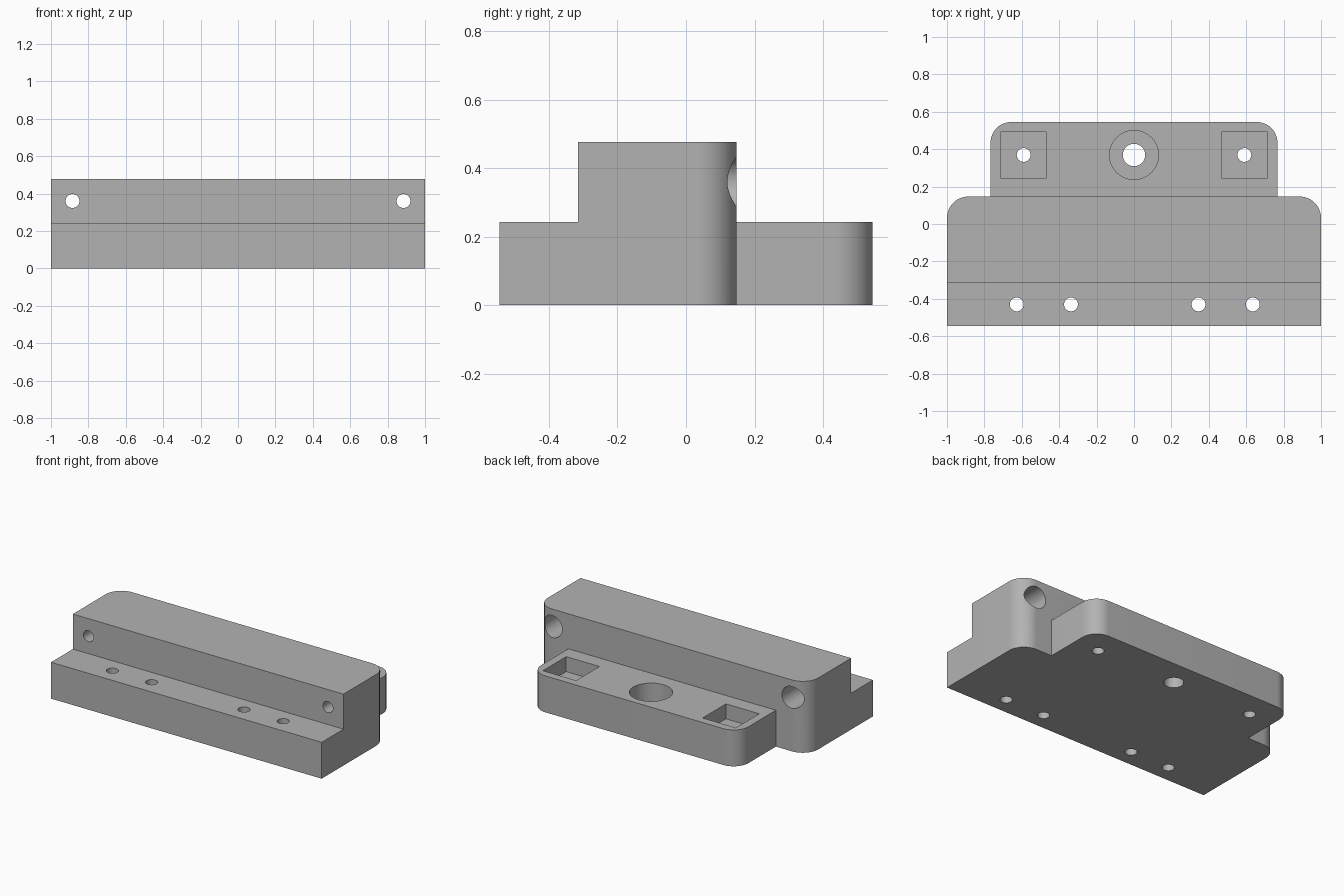
import bpy, bmesh, math
from mathutils import Matrix

if "Cube" in bpy.data.objects:
    bpy.data.objects.remove(bpy.data.objects["Cube"])

grey = bpy.data.materials.new("grey plastic")
grey.diffuse_color = (0.45, 0.45, 0.45, 1)
grey.use_nodes = True
grey.node_tree.nodes["Principled BSDF"].inputs["Base Color"].default_value = grey.diffuse_color

STEP_Z, TOP_Z = 0.243, 0.477          # heights of the low and high levels
FRONT, STEP_Y, REAR, TAB_REAR = -0.545, -0.315, 0.147, 0.545


def make_object(name, bm):
    bmesh.ops.recalc_face_normals(bm, faces=bm.faces[:])
    mesh = bpy.data.meshes.new(name)
    bm.to_mesh(mesh)
    bm.free()
    mesh.materials.append(grey)
    obj = bpy.data.objects.new(name, mesh)
    bpy.context.collection.objects.link(obj)
    return obj


def slab(name, half, y0, y1, z0, z1, radius=0.0):
    """Block with optionally rounded rear vertical corners."""
    pts = [(-half, y0), (half, y0)]
    if radius:
        for cx, start in ((half - radius, 0), (radius - half, 90)):
            for i in range(17):
                a = math.radians(start + 90 * i / 16)
                pts.append((cx + radius * math.cos(a), y1 - radius + radius * math.sin(a)))
    else:
        pts += [(half, y1), (-half, y1)]
    bm = bmesh.new()
    face = bm.faces.new([bm.verts.new((x, y, z0)) for x, y in pts])
    ext = bmesh.ops.extrude_face_region(bm, geom=[face])
    verts = [v for v in ext["geom"] if isinstance(v, bmesh.types.BMVert)]
    bmesh.ops.translate(bm, verts=verts, vec=(0, 0, z1 - z0))
    return make_object(name, bm)


def cylinder(name, radius, start, length, along_y=False):
    bm = bmesh.new()
    bmesh.ops.create_cone(bm, cap_ends=True, segments=48, radius1=radius,
                          radius2=radius, depth=length,
                          matrix=Matrix.Translation((0, 0, length / 2)))
    if along_y:
        bm.transform(Matrix.Rotation(-math.pi / 2, 4, 'X'))
    bm.transform(Matrix.Translation(start))
    return make_object(name, bm)


def box_cutter(name, x, y, half, z0, z1):
    obj = slab(name, half, y - half, y + half, z0, z1)
    obj.data.transform(Matrix.Translation((x, 0, 0)))
    return obj


def combine(target, tool, operation):
    mod = target.modifiers.new(operation.lower(), 'BOOLEAN')
    mod.operation, mod.solver, mod.object = operation, 'EXACT', tool
    bpy.context.view_layer.objects.active = target
    bpy.ops.object.modifier_apply(modifier=mod.name)
    bpy.data.objects.remove(tool)


# Main block with front step and rear tab
bracket = slab("mounting_block", 1.0, STEP_Y, REAR, 0, TOP_Z, 0.115)
combine(bracket, slab("front_step", 1.0, FRONT, STEP_Y, 0, STEP_Z), 'UNION')
combine(bracket, slab("rear_tab", 0.767, 0.0, TAB_REAR, 0, STEP_Z, 0.11), 'UNION')

cutters = []
# Vertical holes in the front step
for x in (-0.627, -0.337, 0.345, 0.635):
    cutters.append(cylinder("step_hole", 0.037, (x, -0.43, -0.1), 0.5))

for side in (-1, 1):
    # Horizontal screw holes with rear counterbores
    cutters.append(cylinder("screw_hole", 0.037, (side * 0.885, -0.6, 0.36), 1.0, True))
    cutters.append(cylinder("screw_recess", 0.073, (side * 0.885, -0.1, 0.36), 0.4, True))
    # Square pockets with through holes in the tab
    cutters.append(box_cutter("square_pocket", side * 0.59, 0.369, 0.123, STEP_Z - 0.1, 0.4))
    cutters.append(cylinder("pocket_hole", 0.037, (side * 0.59, 0.369, -0.1), 0.5))

# Central counterbored hole in the tab
cutters.append(cylinder("centre_recess", 0.131, (0, 0.369, STEP_Z - 0.13), 0.3))
cutters.append(cylinder("centre_hole", 0.06, (0, 0.369, -0.1), 0.5))

for cutter in cutters:
    combine(bracket, cutter, 'DIFFERENCE')

# Smooth the curved walls, keep hard edges
bpy.ops.object.select_all(action='DESELECT')
bracket.select_set(True)
bpy.context.view_layer.objects.active = bracket
bpy.ops.object.shade_smooth_by_angle(angle=math.radians(30))
